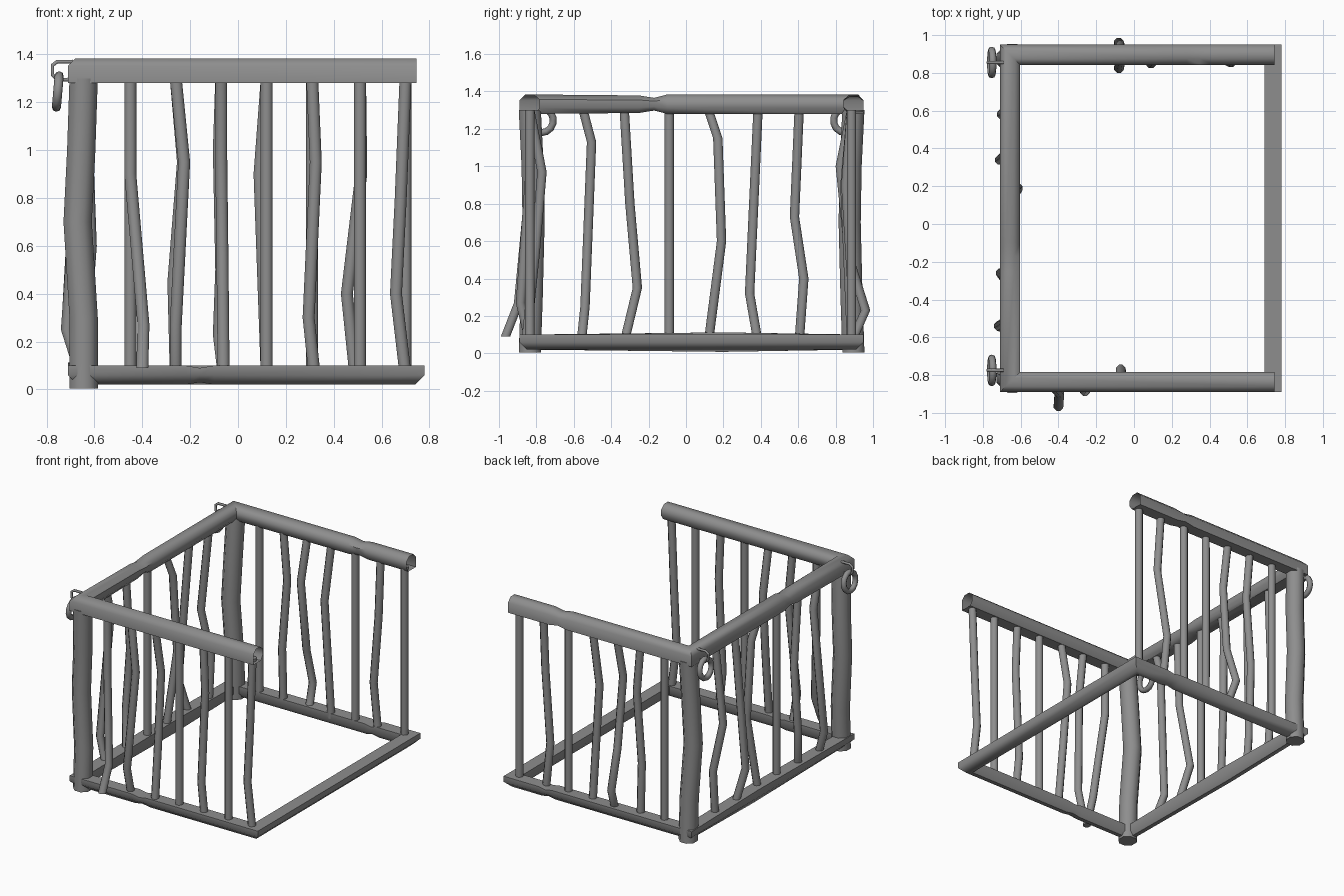
import bpy, bmesh
from math import cos, sin, pi, radians
from mathutils import Vector

if "Cube" in bpy.data.objects:
    bpy.data.objects.remove(bpy.data.objects["Cube"], do_unlink=True)

# Single metal colour
metal = bpy.data.materials.new("dull_grey_metal")
metal.use_nodes = True
grey = (0.27, 0.27, 0.27, 1)
metal.diffuse_color = grey
metal.node_tree.nodes["Principled BSDF"].inputs["Base Color"].default_value = grey


def finish(obj, angle=50):
    obj.data.materials.clear()
    obj.data.materials.append(metal)
    bpy.ops.object.select_all(action="DESELECT")
    obj.select_set(True)
    bpy.context.view_layer.objects.active = obj
    bpy.ops.object.shade_smooth_by_angle(angle=radians(angle))


def loft(name, rings, loop=False, cap=True):
    """Skin a list of rings of points into one object."""
    bm = bmesh.new()
    rows = [[bm.verts.new(p) for p in ring] for ring in rings]
    n = len(rows[0])
    pairs = list(zip(rows, rows[1:])) + ([(rows[-1], rows[0])] if loop else [])
    for a, b in pairs:
        for i in range(n):
            j = (i + 1) % n
            bm.faces.new((a[i], a[j], b[j], b[i]))
    if cap and not loop:
        bm.faces.new(rows[0])
        bm.faces.new(rows[-1])
    bmesh.ops.recalc_face_normals(bm, faces=bm.faces)
    mesh = bpy.data.meshes.new(name)
    bm.to_mesh(mesh)
    bm.free()
    obj = bpy.data.objects.new(name, mesh)
    bpy.context.collection.objects.link(obj)
    finish(obj)
    return obj


def rail(name, path, profile, z, loop=False):
    """Mitred sweep of (outward, up) profile; third path value squeezes the height."""
    rings = []
    pts = [Vector(p[:2]) for p in path]
    for i, p in enumerate(pts):
        prev = pts[i - 1] if i or loop else None
        nxt = pts[(i + 1) % len(pts)] if i < len(pts) - 1 or loop else None
        d1 = (p - prev).normalized() if prev is not None else (nxt - p).normalized()
        d2 = (nxt - p).normalized() if nxt is not None else d1
        n1, n2 = Vector((-d1.y, d1.x)), Vector((-d2.y, d2.x))
        mitre = (n1 + n2) / (1 + n1.dot(n2))
        squeeze = path[i][2] if len(path[i]) > 2 else 1
        rings.append([(p.x + mitre.x * u, p.y + mitre.y * u, z + v * squeeze)
                      for u, v in profile])
    return loft(name, rings, loop, cap=False)


def bar(name, points, radius, sides=8):
    """Near-vertical bent bar with level cross-sections."""
    return loft(name, [[(x + radius * cos(2 * pi * (k + .5) / sides),
                         y + radius * sin(2 * pi * (k + .5) / sides), z)
                        for k in range(sides)] for x, y, z in points])


LEFT, RIGHT, FRONT, BACK = -0.655, 0.725, -0.835, 0.895

# Top rail: three sides, open ended, with a few dents
top_profile = [(.055, -.052), (.055, .02), (.025, .052), (-.02, .052),
               (-.052, .025), (-.052, -.02), (-.03, -.052)]
rail("top_rail", [(.745, FRONT), (LEFT, FRONT), (LEFT, -.25, .9), (LEFT, -.17, .65),
                  (LEFT, -.1), (LEFT, BACK), (.28, BACK), (.35, BACK, .75),
                  (.42, BACK), (.745, BACK)], top_profile, 1.332)

# Bottom rail: full rectangle with chamfered underside
low_profile = [(.055, .04), (.055, 0), (.015, -.04), (-.015, -.04),
               (-.035, -.01), (-.035, .04)]
rail("bottom_rail", [(RIGHT, FRONT), (-.1, FRONT), (-.16, FRONT, .75), (-.22, FRONT),
                     (LEFT, FRONT), (LEFT, .2, 1.3), (LEFT, BACK), (.4, BACK),
                     (.45, BACK, .75), (.5, BACK), (RIGHT, BACK)],
     low_profile, .06, loop=True)

# Corner posts
for name, y, s in (("front_post", FRONT, 1), ("back_post", BACK, -1)):
    bar(name, [(-.645, y, .005), (-.645, y + .01 * s, .3), (-.67, y + .02 * s, .7),
               (-.655, y + .015 * s, 1.0), (-.645, y, 1.3)], .064)

LOW, HIGH, R = .06, 1.3, .027

# Bends are (offset along the side, outward offset, height)
straight = []
front_bends = {
    -.45: [(.05, .13, .09), (.055, .06, .27), (.0, .0, .9)],
    -.26: [(.0, .0, LOW), (.0, .05, .27), (.035, .0, .95)],
    -.07: [(.01, .02, LOW), (.005, -.03, .55), (0, -.065, .97)],
    .12: straight,
    .31: [(.01, 0, LOW), (-.015, 0, .3), (.015, 0, .95)],
    .51: straight,
    .70: [(0, 0, LOW), (-.04, 0, .4), (-.02, 0, .8)],
}
back_bends = {
    -.45: straight,
    -.26: [(0, 0, LOW), (-.01, 0, .45), (.03, 0, .95)],
    -.07: [(.01, 0, LOW), (-.01, .075, .23), (0, -.01, .5), (-.01, -.06, 1.0)],
    .12: [(0, 0, LOW), (-.03, -.035, .9)],
    .31: straight,
    .51: [(-.02, 0, LOW), (-.055, 0, .4), (.005, -.03, .9)],
    .70: straight,
}
side_bends = {
    -.55: [(-.01, 0, LOW), (.01, .06, .25), (.045, 0, 1.13)],
    -.33: [(0, 0, LOW), (.07, .05, .35), (.03, -.01, .8)],
    -.09: straight,
    .12: [(0, 0, LOW), (.07, -.04, .6), (.05, -.02, 1.15)],
    .385: [(0, 0, LOW), (-.045, .055, .32)],
    .605: [(0, 0, LOW), (.025, 0, .4), (-.025, .045, .73)],
}

for side, table, place in (
        ("front_bar", front_bends, lambda a, o, z: (a, FRONT - o, z)),
        ("back_bar", back_bends, lambda a, o, z: (a, BACK - .01 + o, z)),
        ("side_bar", side_bends, lambda a, o, z: (LEFT - o, a, z))):
    for i, (pos, bends) in enumerate(table.items()):
        steps = (bends or [(0, 0, LOW)]) + [(0, 0, HIGH)]
        bar(f"{side}_{i + 1}", [place(pos + a, o, z) for a, o, z in steps], R)

# Hanging rings, each held by a wire staple
for name, y in (("front", -.775), ("back", .855)):
    bpy.ops.mesh.primitive_torus_add(
        major_segments=14, minor_segments=8, major_radius=.066, minor_radius=.019,
        location=(-.753, y, 1.245), rotation=(0, radians(95), 0))
    ring = bpy.context.object
    ring.name = name + "_ring"
    finish(ring, 60)

    curve = bpy.data.curves.new(name + "_staple", "CURVE")
    curve.dimensions = "3D"
    curve.bevel_depth = .009
    curve.bevel_resolution = 1
    curve.use_fill_caps = True
    spline = curve.splines.new("POLY")
    path = [(-.69, 1.37), (-.755, 1.37), (-.775, 1.355), (-.775, 1.315),
            (-.755, 1.295), (-.69, 1.295)]
    spline.points.add(len(path) - 1)
    for point, (x, z) in zip(spline.points, path):
        point.co = (x, y, z, 1)
    staple = bpy.data.objects.new(name + "_staple", curve)
    curve.materials.append(metal)
    bpy.context.collection.objects.link(staple)
